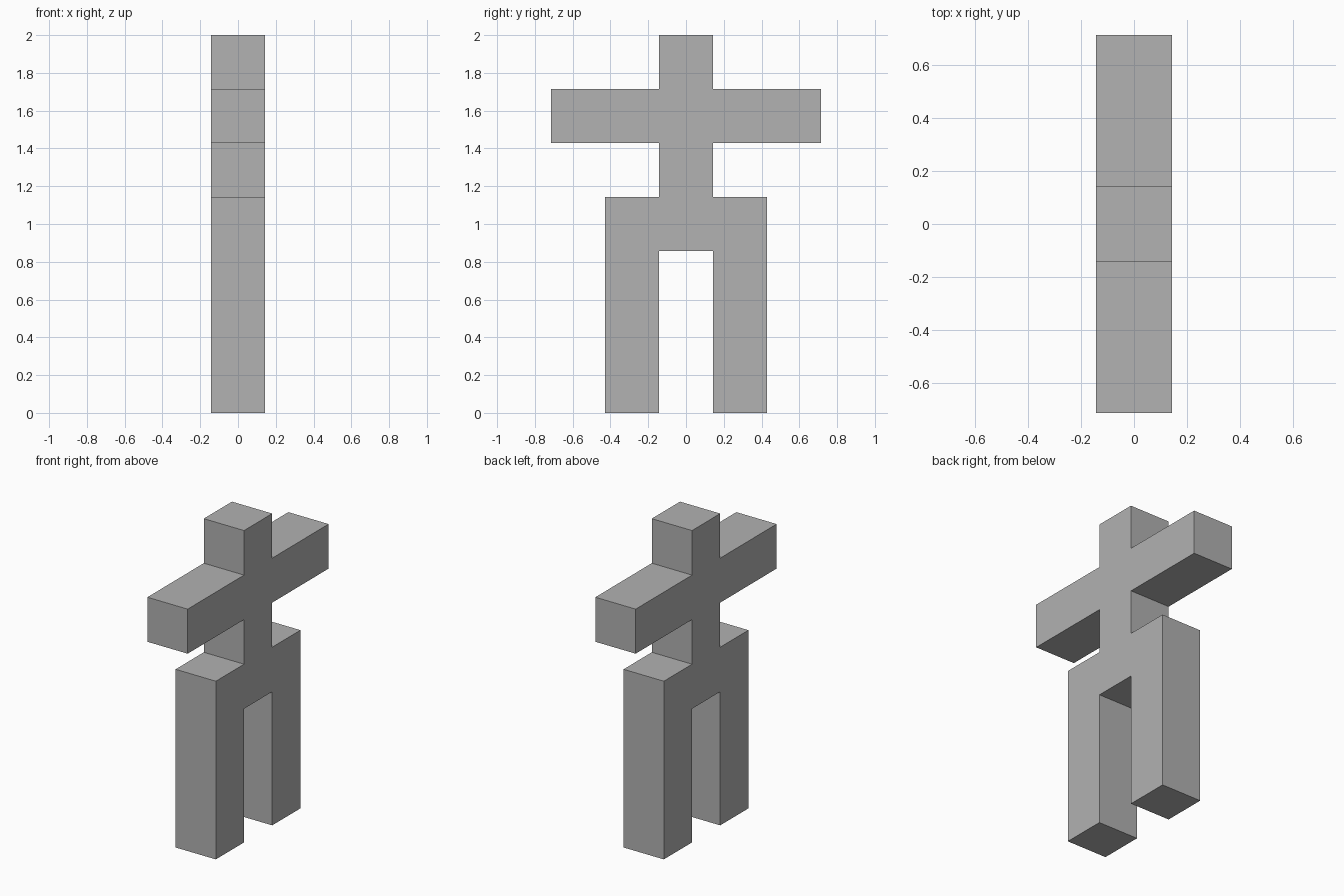
import bpy
import bmesh

cube = bpy.data.objects.get("Cube")
if cube:
    bpy.data.objects.remove(cube, do_unlink=True)

UNIT = 2 / 7  # the figure is seven blocks tall

# Single flat colour
grey = bpy.data.materials.new("plain grey")
grey.use_nodes = True
colour = (0.445, 0.445, 0.445, 1)
grey.diffuse_color = colour
grey.node_tree.nodes["Principled BSDF"].inputs["Base Color"].default_value = colour

# Half outline in block units (y, z), from crotch round to the head
half = [(0.5, 3), (0.5, 0), (1.5, 0), (1.5, 4), (0.5, 4),
        (0.5, 5), (2.5, 5), (2.5, 6), (0.5, 6), (0.5, 7)]
outline = half + [(-y, z) for y, z in reversed(half)]

# Blocky figure: mirrored outline extruded one block deep along x
bm = bmesh.new()
verts = [bm.verts.new((-UNIT / 2, y * UNIT, z * UNIT)) for y, z in outline]
face = bm.faces.new(verts)
extruded = bmesh.ops.extrude_face_region(bm, geom=[face], use_keep_orig=True)
moved = [g for g in extruded["geom"] if isinstance(g, bmesh.types.BMVert)]
bmesh.ops.translate(bm, verts=moved, vec=(UNIT, 0, 0))
bmesh.ops.recalc_face_normals(bm, faces=bm.faces)

mesh = bpy.data.meshes.new("block_figure")
bm.to_mesh(mesh)
bm.free()
mesh.materials.append(grey)
figure = bpy.data.objects.new("block_figure", mesh)
bpy.context.collection.objects.link(figure)
